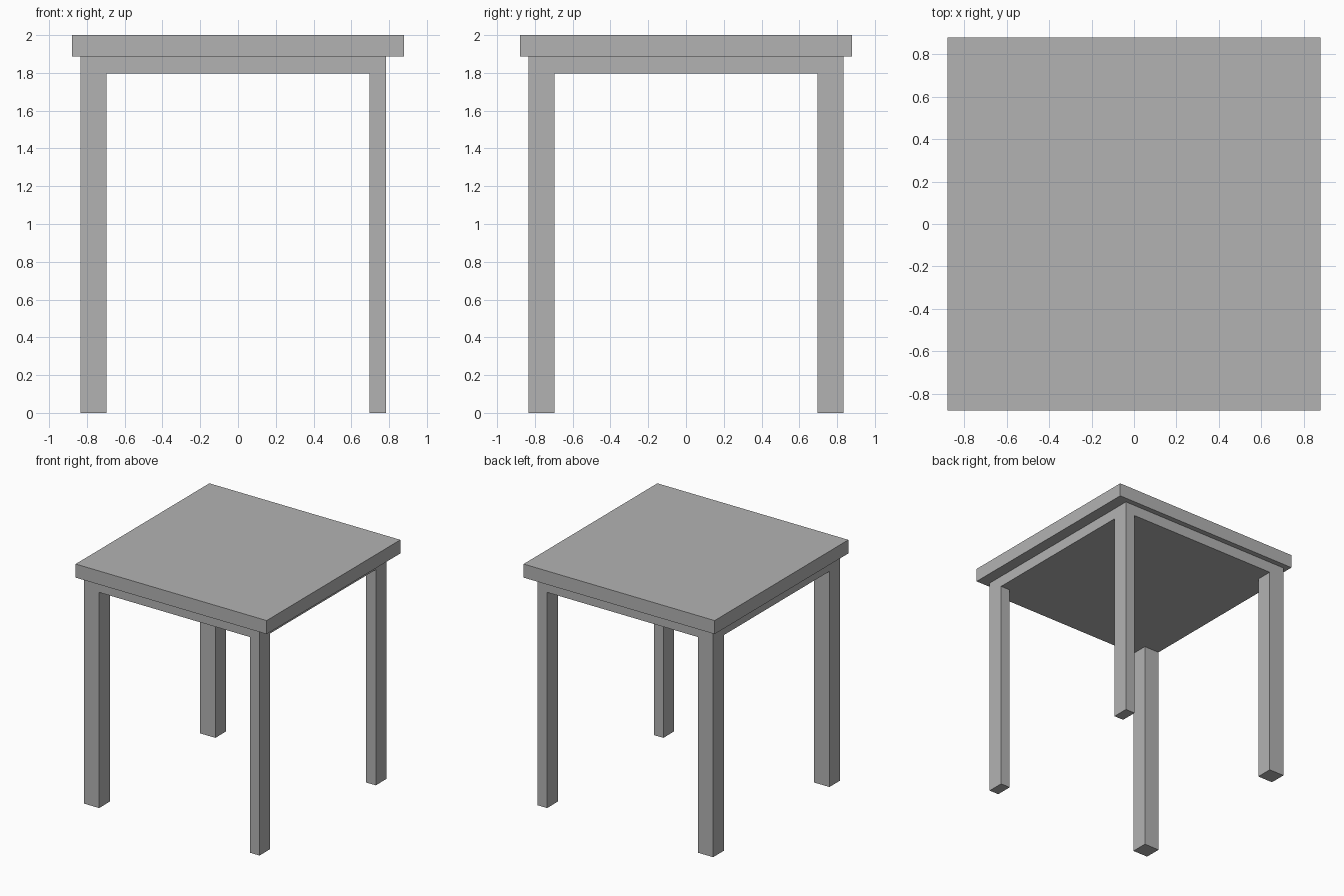
import bpy

cube = bpy.data.objects.get("Cube")
if cube:
    bpy.data.objects.remove(cube, do_unlink=True)

grey = bpy.data.materials.new("plain_grey")
grey.use_nodes = True
colour = (0.45, 0.45, 0.45, 1.0)
grey.diffuse_color = colour
grey.node_tree.nodes["Principled BSDF"].inputs["Base Color"].default_value = colour


def box(name, x, y, z):
    """Box spanning the given (min, max) range on each axis."""
    spans = (x, y, z)
    centre = [(a + b) / 2 for a, b in spans]
    bpy.ops.mesh.primitive_cube_add(size=1, location=centre)
    obj = bpy.context.object
    obj.name = name
    obj.scale = [b - a for a, b in spans]
    bpy.ops.object.transform_apply(location=False, rotation=False, scale=True)
    obj.data.materials.append(grey)
    return obj


HALF_TOP = 0.88
TOP_BOTTOM, APRON_BOTTOM = 1.887, 1.796
LEG_IN, LEG_OUT = 0.695, 0.835
NARROW_OUT = 0.783  # the legs on the +x side are slimmer

# Table top and the solid apron block beneath it
box("table_top", (-HALF_TOP, HALF_TOP), (-HALF_TOP, HALF_TOP), (TOP_BOTTOM, 2.0))
box("apron", (-LEG_OUT, NARROW_OUT), (-LEG_OUT, LEG_OUT), (APRON_BOTTOM, TOP_BOTTOM))

# Four legs, flush with the apron's outer faces
sides = {"right": (-LEG_OUT, -LEG_IN), "left": (LEG_IN, NARROW_OUT)}
ends = {"front": (-LEG_OUT, -LEG_IN), "back": (LEG_IN, LEG_OUT)}
for end, y in ends.items():
    for side, x in sides.items():
        box(f"{end}_{side}_leg", x, y, (0.0, APRON_BOTTOM))
